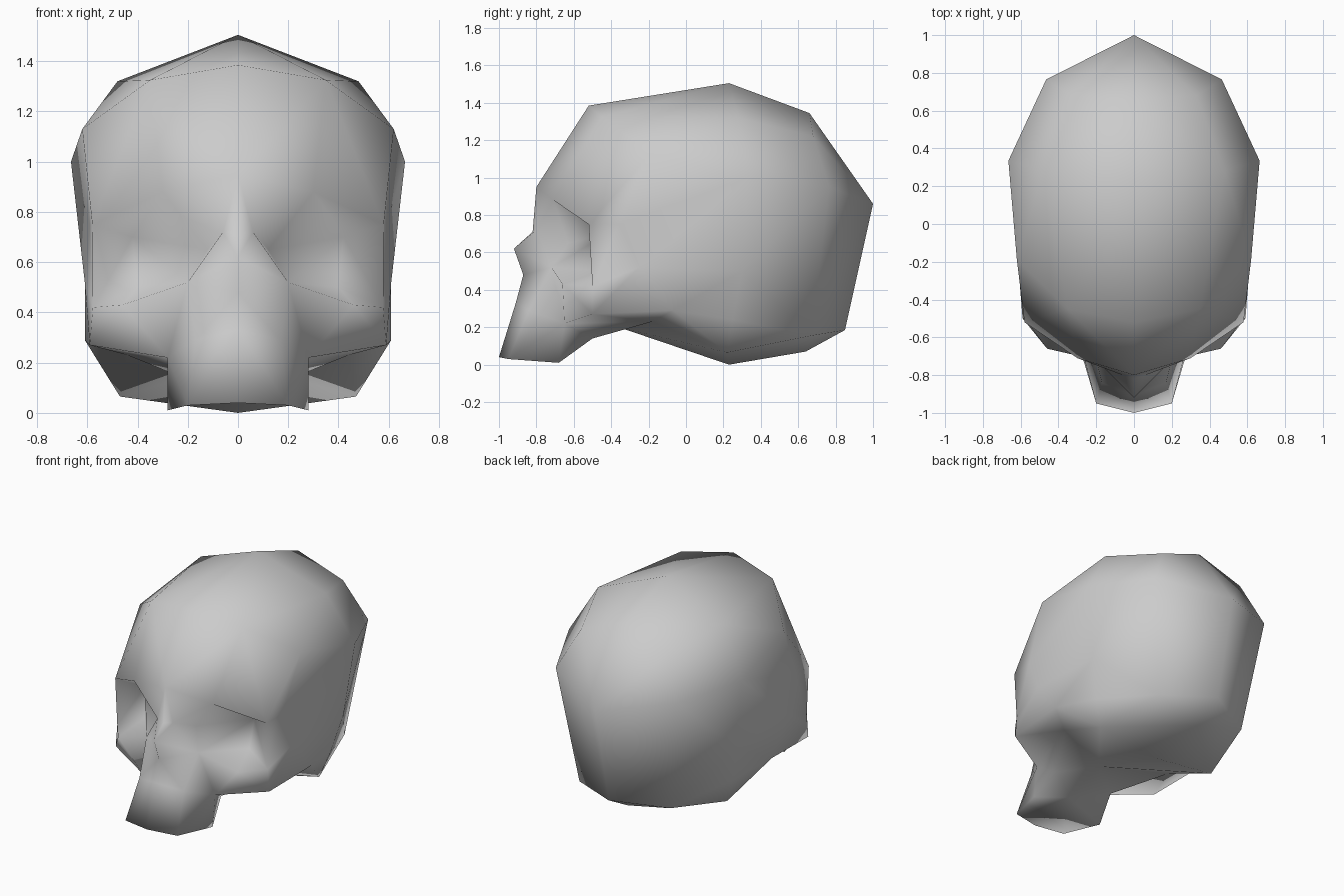
import bpy, bmesh
from mathutils import Vector

if "Cube" in bpy.data.objects:
    bpy.data.objects.remove(bpy.data.objects["Cube"])

bm = bmesh.new()
core = Vector((0, .1, .7))


def face(*pts):
    bm.faces.new([bm.verts.new(p) for p in pts])


def skin(*rows):
    """Fill between rows; repeated points give triangles, quads split along the bulging diagonal."""
    for r, s in zip(rows, rows[1:]):
        for i in range(len(r) - 1):
            p = list(dict.fromkeys([r[i], r[i + 1], s[i + 1], s[i]]))
            if len(p) == 3:
                face(*p)
            elif len(p) == 4:
                a, b, c, d = p
                mid = [((Vector(u) + Vector(v)) / 2 - core).length for u, v in ((a, c), (b, d))]
                for t in ((a, b, c), (a, c, d)) if mid[0] > mid[1] else ((a, b, d), (b, c, d)):
                    face(*t)


# Cranium cross-sections, each from crown down the side to the base centre
temple = [(0, -.52, 1.385), (.35, -.45, 1.325), (.62, -.19, 1.13), (.59, -.36, .75),
          (.61, -.25, .52), (.61, -.07, .29), (.44, -.18, .23), (0, -.36, .20)]
wide, side, under, base = (.665, .335, 1.0), (.60, .30, .50), (.535, .25, .24), (.47, .22, .065)
middle = [(0, .23, 1.505), (.48, .28, 1.32), wide, wide, side, under, base, (0, .23, 0)]
back, low = (.465, .765, .95), (.35, .67, .155)
rear = [(0, .66, 1.345), (.33, .68, 1.22), back, back, back, low, low, (0, .64, .07)]
crest, nape = (0, 1.0, .86), (0, .85, .185)
skin(temple, middle, rear, [crest] * 5 + [nape] * 3)

# Brow, nose, eye socket and cheek landmarks
brow = [(0, -.80, .95), (.30, -.71, .88), (.58, -.52, .75)]
bridge, bridge_side = (0, -.82, .71), (.06, -.80, .72)
tip, nose_base, nostril = (0, -.92, .62), (0, -.87, .48), (.20, -.72, .52)
pit_in, pit_up, pit_low = (.12, -.63, .65), (.42, -.42, .70), (.40, -.45, .50)
rim, rim_out = (.46, -.66, .43), (.578, -.50, .42)
cheek_in, cheek_out = (.28, -.65, .22), (.59, -.50, .27)

# Forehead and temple side
skin(temple[:4], brow + [brow[2]])
skin([brow[2], rim_out, cheek_out], temple[3:6])
# Nose
skin([brow[0], brow[1]], [bridge, bridge_side], [tip, nostril], [nose_base, nostril])
# Eye socket: roof, back wall and floor
skin([brow[1], brow[1], brow[1], brow[2], rim_out], [bridge_side, pit_in] + [pit_up] * 3)
skin([bridge_side, pit_in, pit_up, rim_out], [nostril, nostril, pit_low, pit_low])
skin([nostril, pit_low, rim_out], [rim] * 3)
# Cheek
skin([nostril, rim, rim_out], [cheek_in, cheek_in, cheek_out])

# Upper jaw: front wall, palate and the surface back to the skull base
lip, lip_side = (0, -.91, .33), (.17, -.84, .29)
jaw = [(0, -1.0, .04), (.20, -.95, .03), (.28, -.68, .01), (.22, -.50, .14), (0, -.36, .20)]
palate = (0, -.66, .10)
skin([nose_base, nostril, cheek_in], [lip, lip_side, cheek_in], jaw[:3])
skin(jaw, [palate] * 5)
skin(jaw[2:], [cheek_in, temple[6], temple[7]])
skin([cheek_in, cheek_out], [temple[6], temple[5]])

# Weld, mirror and make one smooth skin
bmesh.ops.remove_doubles(bm, verts=bm.verts, dist=1e-4)
bmesh.ops.mirror(bm, geom=bm.verts[:] + bm.edges[:] + bm.faces[:], axis='X', merge_dist=1e-4)
bmesh.ops.remove_doubles(bm, verts=bm.verts, dist=1e-4)
bmesh.ops.recalc_face_normals(bm, faces=bm.faces)
for f in bm.faces:
    f.smooth = True
mesh = bpy.data.meshes.new("skull")
bm.to_mesh(mesh)
bm.free()
bpy.context.collection.objects.link(bpy.data.objects.new("skull", mesh))
